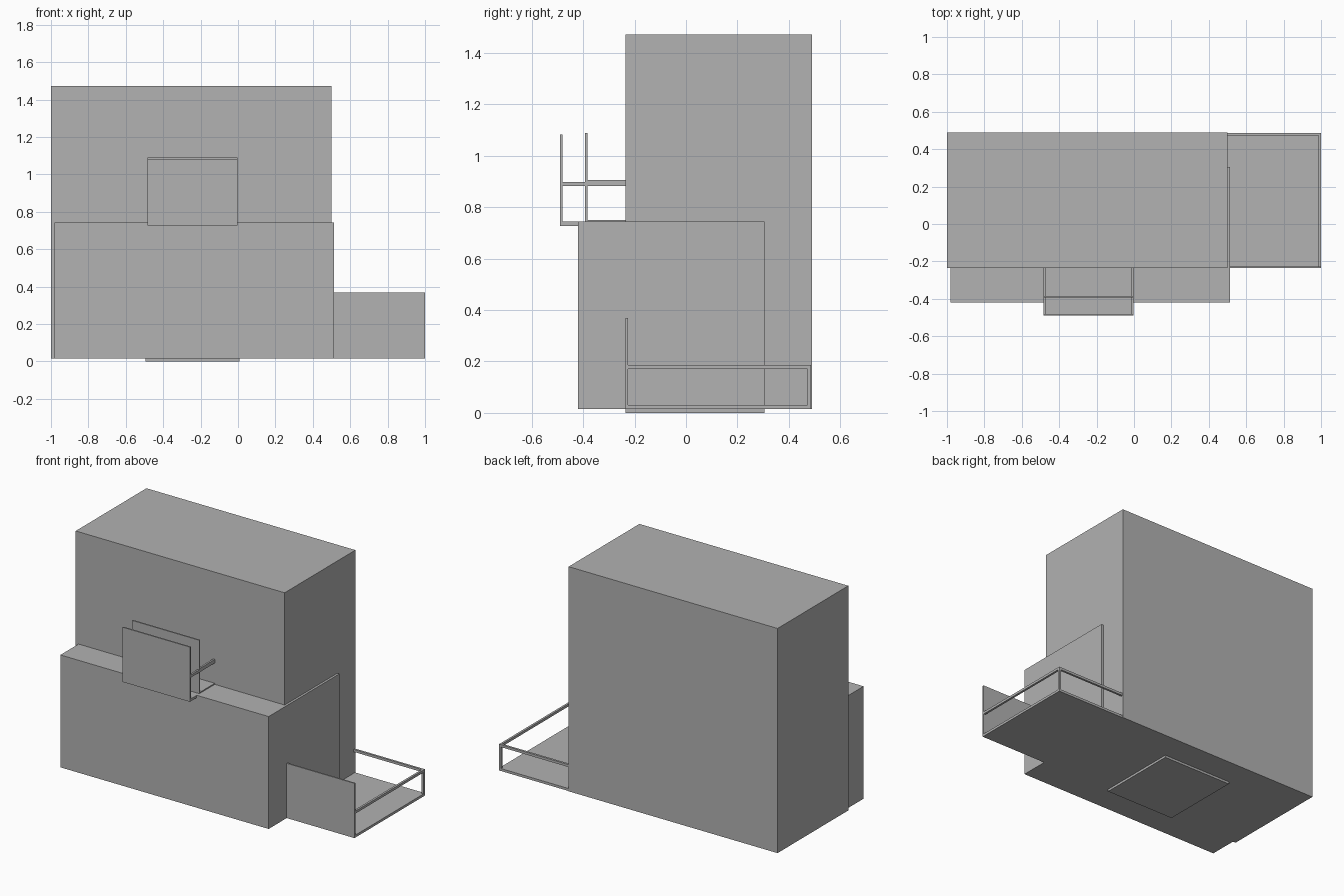
import bpy

if "Cube" in bpy.data.objects:
    bpy.data.objects.remove(bpy.data.objects["Cube"])

grey = bpy.data.materials.new("plain grey")
grey.diffuse_color = (0.445, 0.445, 0.445, 1)
grey.use_nodes = True
grey.node_tree.nodes["Principled BSDF"].inputs["Base Color"].default_value = grey.diffuse_color


def box(name, x, y, z):
    """Axis-aligned box from (min, max) pairs."""
    bpy.ops.mesh.primitive_cube_add(size=1)
    ob = bpy.context.object
    ob.name = name
    ob.location = [(a + b) / 2 for a, b in (x, y, z)]
    ob.scale = [b - a for a, b in (x, y, z)]
    bpy.ops.object.transform_apply(location=True, rotation=False, scale=True)
    ob.data.materials.append(grey)
    return ob


BACK, WALL, BASE = 0.49, -0.235, 0.015

# Building masses
box("tall_block", (-1, 0.499), (WALL, BACK), (BASE, 1.472))
box("low_block", (-0.98, 0.514), (-0.42, 0.305), (BASE, 0.744))
box("base_plate", (-0.494, 0.008), (WALL, 0.305), (0, BASE))

# Side deck with a solid front screen and an open rail on two sides
T = 0.014
deck_x, deck_y = (0.49, 1.0), (WALL, 0.487)
box("deck_floor", deck_x, deck_y, (BASE, 0.031))
box("deck_screen", deck_x, (WALL, WALL + 0.009), (BASE, 0.37))
box("deck_side_rail", (1 - T, 1), deck_y, (0.17, 0.186))
box("deck_back_rail", deck_x, (0.487 - T, 0.487), (0.17, 0.186))
box("deck_corner_post", (1 - T, 1), (0.487 - T, 0.487), (0.031, 0.17))

# Two nested balconies: floor, front panel and a handrail at each end
bx = (-0.485, -0.002)
for tag, front, z in (("outer", -0.49, 0.728), ("inner", -0.393, 0.735)):
    box(tag + "_balcony_floor", bx, (front, WALL), (z, z + 0.016))
    box(tag + "_balcony_panel", bx, (front, front + 0.009), (z, z + 0.355))
    for side, x0 in (("left", bx[0]), ("right", bx[1] - 0.012)):
        box(f"{tag}_balcony_{side}_rail", (x0, x0 + 0.012),
            (front, WALL), (z + 0.154, z + 0.171))
